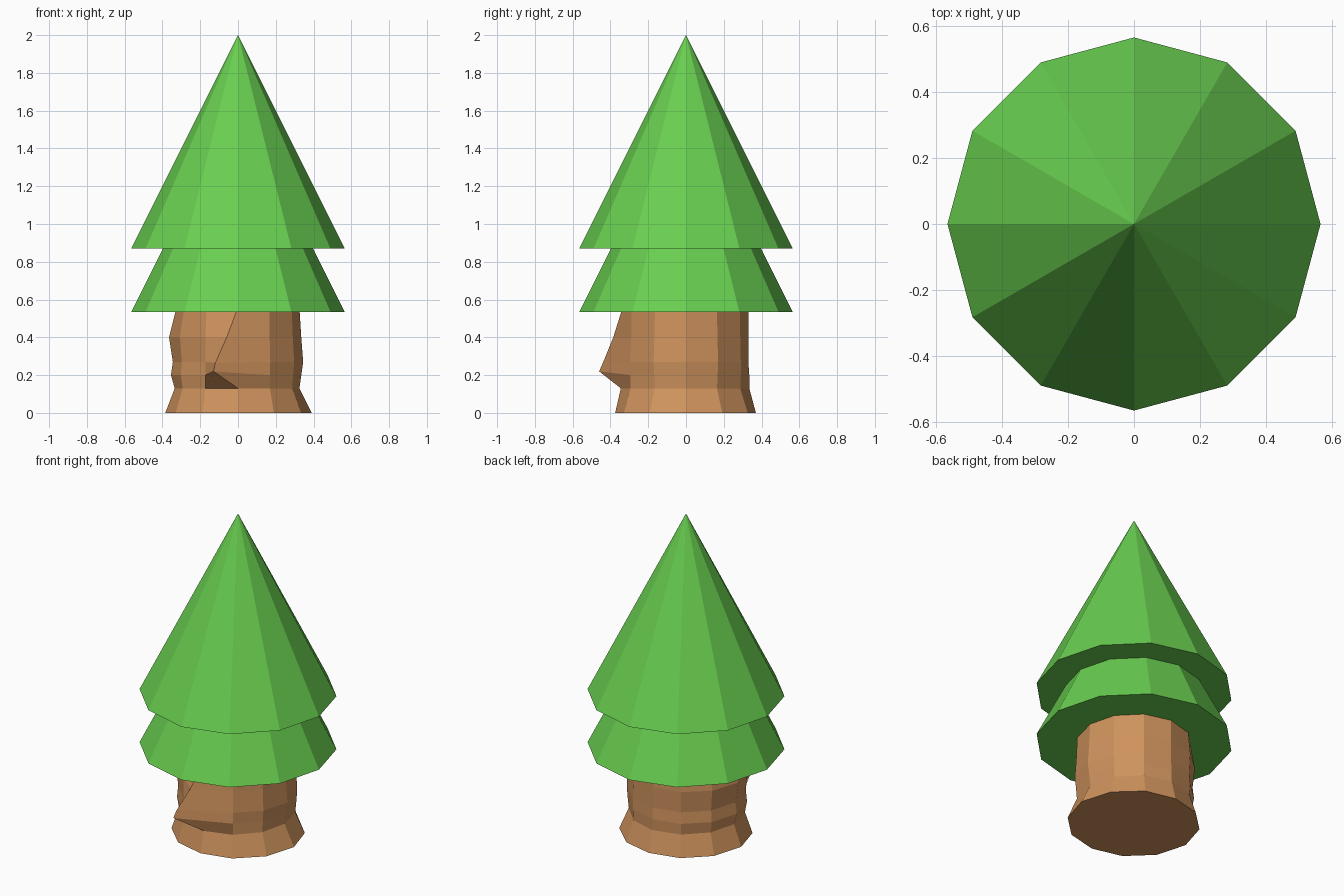
import bpy, bmesh
from math import cos, sin, pi

if "Cube" in bpy.data.objects:
    bpy.data.objects.remove(bpy.data.objects["Cube"])

SIDES = 12


def material(name, rgb):
    mat = bpy.data.materials.new(name)
    mat.diffuse_color = (*rgb, 1)
    mat.use_nodes = True
    mat.node_tree.nodes["Principled BSDF"].inputs["Base Color"].default_value = mat.diffuse_color
    return mat


def add_mesh(name, bm, mat):
    bmesh.ops.recalc_face_normals(bm, faces=bm.faces[:])
    me = bpy.data.meshes.new(name)
    bm.to_mesh(me)
    bm.free()
    me.materials.append(mat)
    ob = bpy.data.objects.new(name, me)
    bpy.context.collection.objects.link(ob)


def ring_point(i, r, z):
    a = 2 * pi * i / SIDES
    return (r * cos(a), r * sin(a), z)


green = material("leaves", (0.14, 0.62, 0.08))
brown = material("bark", (0.62, 0.29, 0.11))

# Two identical stacked foliage cones, closed underneath
for name, base in (("lower_foliage", 0.535), ("upper_foliage", 0.87)):
    bm = bmesh.new()
    rim = [bm.verts.new(ring_point(i, 0.565, base)) for i in range(SIDES)]
    tip = bm.verts.new((0, 0, base + 1.13))
    bm.faces.new(rim)
    for i in range(SIDES):
        bm.faces.new((rim[i], rim[(i + 1) % SIDES], tip))
    add_mesh(name, bm, green)

# Trunk: flared foot and slightly lumpy rings; (z, right, back, left, front radius)
rings = [
    (0.00, 0.39, 0.37, 0.385, 0.375),
    (0.13, 0.325, 0.335, 0.335, 0.345),
    (0.20, 0.335, 0.335, 0.355, 0.34),
    (0.27, 0.345, 0.33, 0.345, 0.34),
    (0.40, 0.335, 0.33, 0.365, 0.335),
    (0.56, 0.325, 0.33, 0.325, 0.335),
]
# Broken-off twig on the front: pulled vertices of the front column
twig = {(2, 9): (-0.13, -0.46, 0.22), (3, 9): (-0.12, -0.44, 0.265),
        (4, 9): (-0.06, -0.385, 0.40)}

bm = bmesh.new()
levels = []
for k, (z, *radii) in enumerate(rings):
    level = []
    for i in range(SIDES):
        q, t = i // 3, (i % 3) / 3
        r = radii[q] * (1 - t) + radii[(q + 1) % 4] * t
        level.append(bm.verts.new(twig.get((k, i), ring_point(i, r, z))))
    levels.append(level)
bm.faces.new(levels[0])
bm.faces.new(levels[-1])
for lo, hi in zip(levels, levels[1:]):
    for i in range(SIDES):
        j = (i + 1) % SIDES
        bm.faces.new((lo[i], lo[j], hi[j], hi[i]))
add_mesh("trunk", bm, brown)
